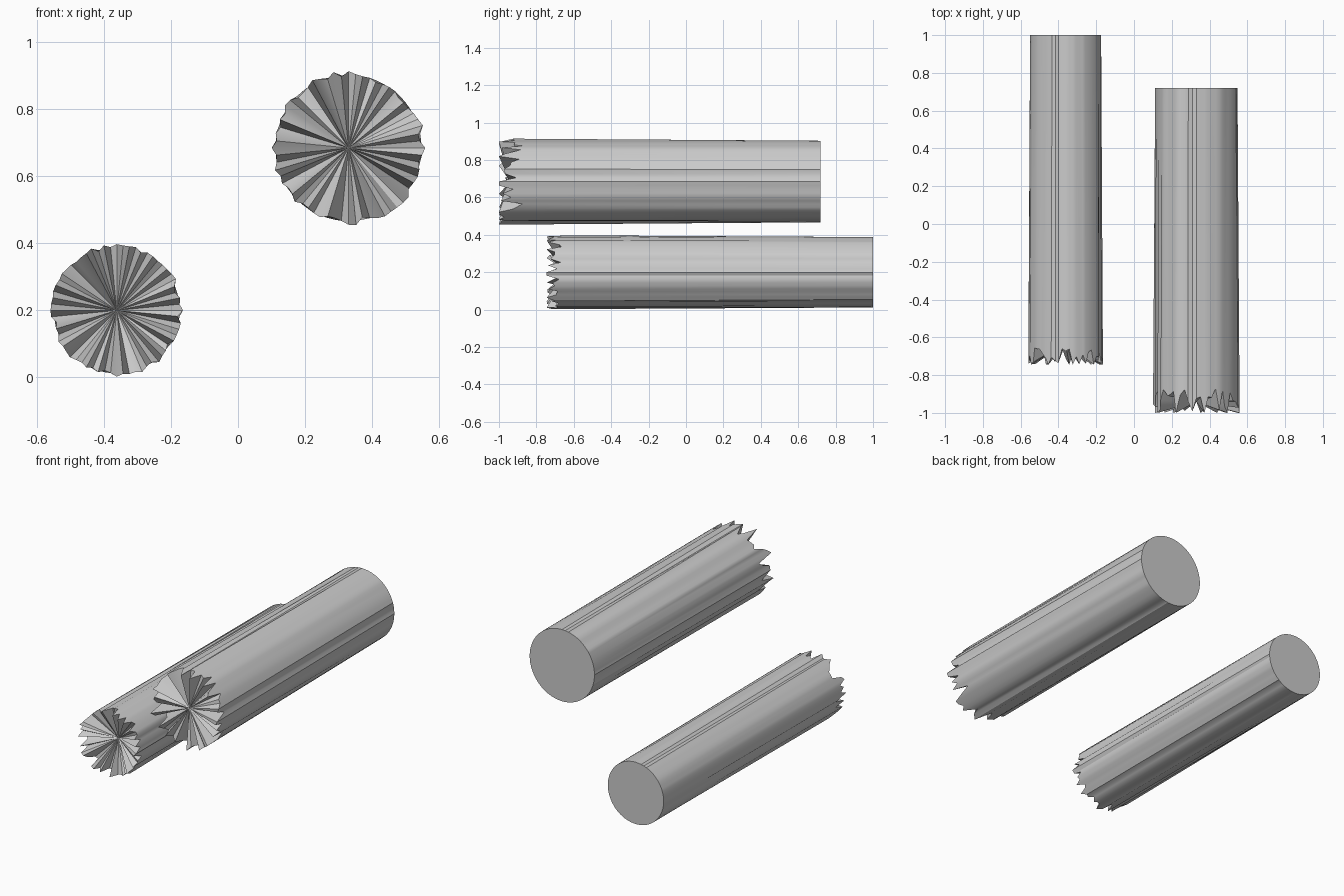
import bpy, bmesh, math, random

if "Cube" in bpy.data.objects:
    bpy.data.objects.remove(bpy.data.objects["Cube"])

SIDES = 64


def broken_log(name, cx, cz, radius, back_y, tip_y, notch_y, core_y, rough, seed):
    """Round log along y: clean sawn back end, splintered front end."""
    rng = random.Random(seed)
    bm = bmesh.new()
    back, front = [], []
    for i in range(SIDES):
        a = 2 * math.pi * i / SIDES
        c, s = math.cos(a), math.sin(a)
        back.append(bm.verts.new((cx + radius * c, back_y, cz + radius * s)))
        # splintered rim: uneven depth and radius
        r = radius + rng.uniform(-0.5, 1.0) * rough
        if i % 16 == 0:
            r = radius + rough * 0.8
        y = rng.uniform(tip_y, notch_y)
        if i % 7 == 0:
            y = tip_y
        front.append(bm.verts.new((cx + r * c, y, cz + r * s)))
    core = bm.verts.new((cx, core_y, cz))
    # bark sides and the fan of splinters
    for i in range(SIDES):
        j = (i + 1) % SIDES
        bm.faces.new((back[i], back[j], front[j], front[i]))
        bm.faces.new((front[i], front[j], core))
    # sawn end
    bm.faces.new(back)
    bmesh.ops.recalc_face_normals(bm, faces=bm.faces)
    mesh = bpy.data.meshes.new(name)
    bm.to_mesh(mesh)
    bm.free()
    obj = bpy.data.objects.new(name, mesh)
    bpy.context.collection.objects.link(obj)
    bpy.ops.object.select_all(action='DESELECT')
    bpy.context.view_layer.objects.active = obj
    obj.select_set(True)
    bpy.ops.object.shade_smooth_by_angle(angle=math.radians(30))
    return obj


# lower, thinner log and upper, thicker log
broken_log("lower_log", -0.362, 0.2, 0.188, 1.0, -0.745, -0.655, -0.63, 0.012, 3)
broken_log("upper_log", 0.33, 0.685, 0.218, 0.72, -1.0, -0.87, -0.94, 0.014, 8)
